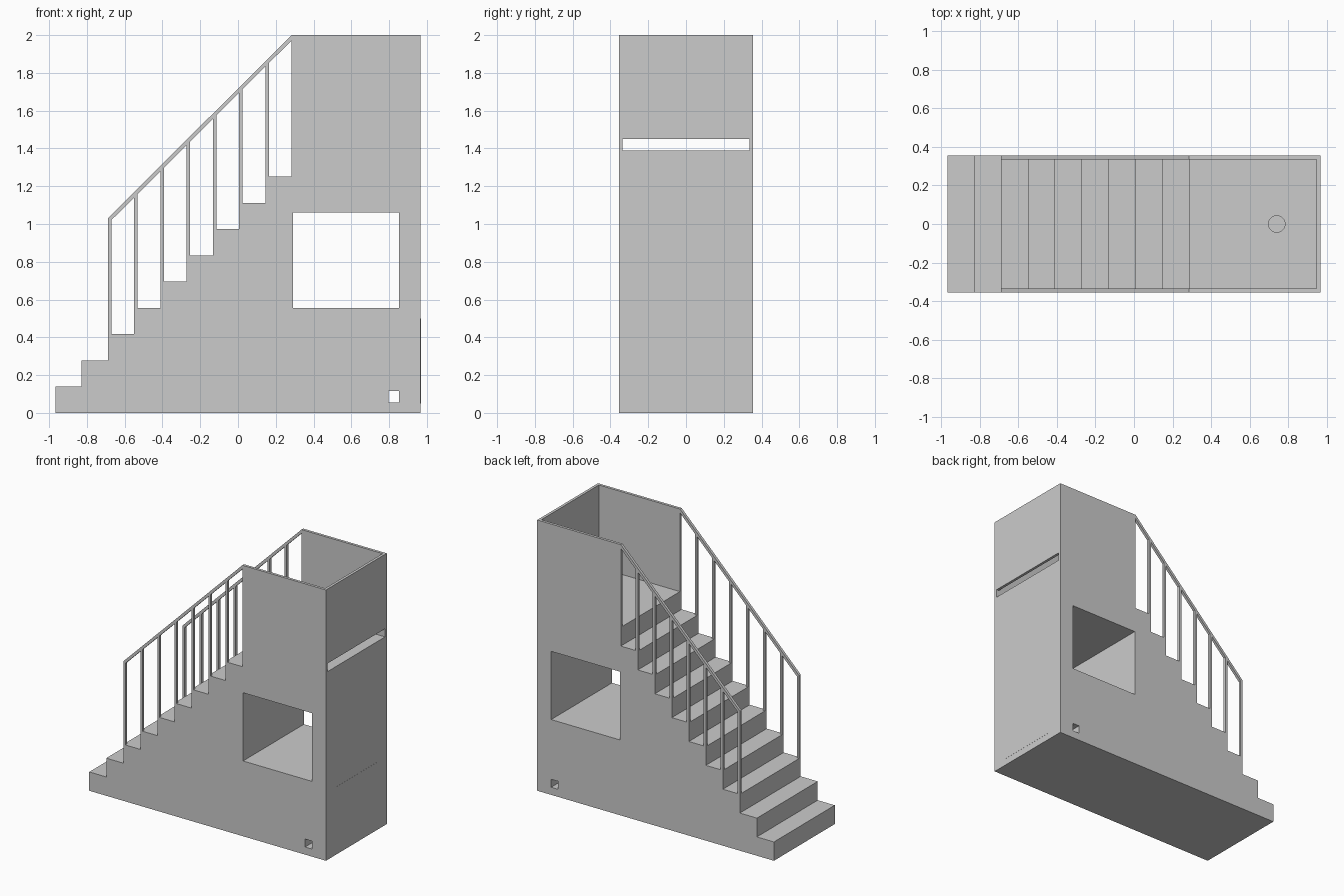
import bpy, bmesh, math

if "Cube" in bpy.data.objects:
    bpy.data.objects.remove(bpy.data.objects["Cube"])

RUN, RISE = 0.139, 0.139
X0, X1, HY, T = -0.967, 0.967, 0.355, 0.02
STEPS = 9
WALL_X = X0 + STEPS * RUN
FLOOR = RISE * (STEPS + 1)
RAIL_X = X0 + 2 * RUN


def extrude_profile(name, pts, y0, y1):
    """Solid made from an x-z outline extruded along y."""
    bm = bmesh.new()
    face = bm.faces.new([bm.verts.new((x, y0, z)) for x, z in pts])
    new = bmesh.ops.extrude_face_region(bm, geom=[face])["geom"]
    verts = [g for g in new if isinstance(g, bmesh.types.BMVert)]
    bmesh.ops.translate(bm, verts=verts, vec=(0, y1 - y0, 0))
    bmesh.ops.recalc_face_normals(bm, faces=bm.faces)
    me = bpy.data.meshes.new(name)
    bm.to_mesh(me)
    bm.free()
    ob = bpy.data.objects.new(name, me)
    bpy.context.collection.objects.link(ob)
    return ob


def box(name, xa, xb, ya, yb, za, zb):
    return extrude_profile(name, [(xa, za), (xb, za), (xb, zb), (xa, zb)], ya, yb)


def cut(target, cutter):
    mod = target.modifiers.new("cut", "BOOLEAN")
    mod.operation, mod.solver, mod.object = "DIFFERENCE", "EXACT", cutter
    bpy.context.view_layer.objects.active = target
    bpy.ops.object.modifier_apply(modifier=mod.name)
    bpy.data.objects.remove(cutter)


# Stair block with the platform on top
outline = [(X1, 0), (X0, 0)]
for i in range(STEPS + 1):
    x = X0 + i * RUN
    outline += [(x, (i + 1) * RISE)]
    outline += [(x + RUN if i < STEPS else X1, (i + 1) * RISE)]
body = extrude_profile("stair_block", outline, -HY, HY)

# Window tunnel, small channel, and round hole in the platform
cut(body, box("window_cutter", 0.29, 0.853, -1, 1, 0.556, 1.06))
cut(body, box("channel_cutter", 0.797, 0.853, -1, 1, 0.056, 0.115))
bpy.ops.mesh.primitive_cylinder_add(vertices=32, radius=0.043, depth=0.6,
                                    location=(0.74, 0, 1.2))
cut(body, bpy.context.object)

# End wall, leaving the slot open above the platform
box("end_wall", X1 - T, X1, -HY + T, HY - T, 1.45, 2)

# Flush hatch in the end face
box("end_hatch", X1 - 0.02, X1 + 0.0008, -0.25, 0.25, 0.05, 0.5)

# Side walls, handrails and balusters on both sides
slope = (2 - 1.03) / (WALL_X - RAIL_X)
top = lambda x: 1.03 + slope * (x - RAIL_X)
for side, ya in (("front", -HY), ("back", HY - T)):
    yb = ya + T
    box(side + "_wall", WALL_X, X1, ya, yb, FLOOR, 2)
    extrude_profile(side + "_handrail",
                    [(RAIL_X, 1.03 - 0.028), (WALL_X, 2 - 0.028),
                     (WALL_X, 2), (RAIL_X, 1.03)], ya, yb)
    # corner strip closing the wall down to the top tread
    for i in range(2, STEPS):
        x = X0 + i * RUN
        w = 0.018
        extrude_profile(f"{side}_baluster_{i - 1}",
                        [(x, (i + 1) * RISE), (x + w, (i + 1) * RISE),
                         (x + w, top(x + w) - 0.025), (x, top(x) - 0.025)], ya, yb)
